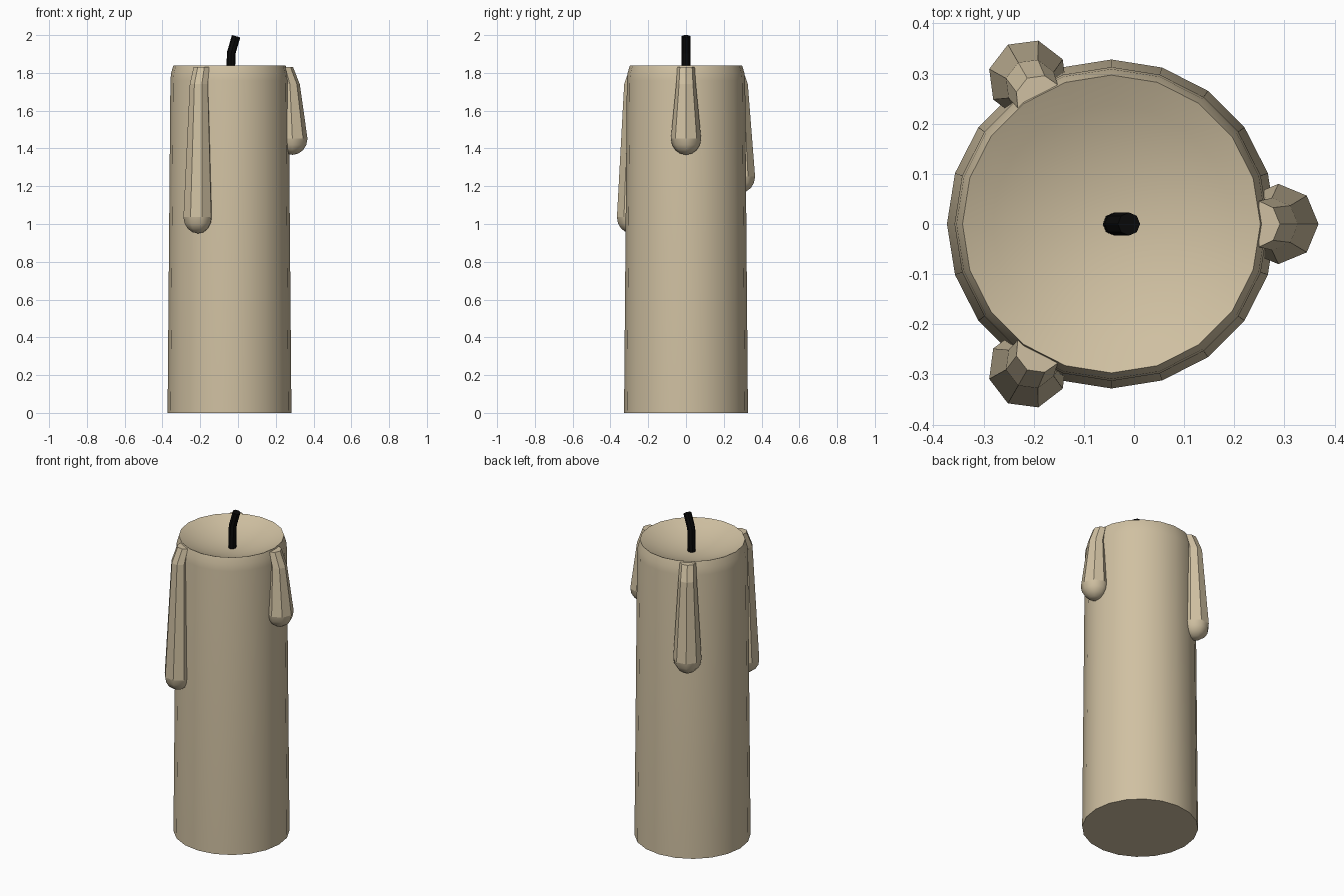
import bpy, bmesh
from math import sin, cos, pi, radians
from mathutils import Vector, Matrix

cube = bpy.data.objects.get("Cube")
if cube:
    bpy.data.objects.remove(cube, do_unlink=True)

AXIS_X = -0.045


def material(name, rgb):
    m = bpy.data.materials.new(name)
    m.use_nodes = True
    m.diffuse_color = (*rgb, 1)
    m.node_tree.nodes["Principled BSDF"].inputs["Base Color"].default_value = (*rgb, 1)
    return m


wax = material("cream wax", (0.63, 0.53, 0.36))
char = material("charred black", (0.003, 0.003, 0.003))


def finish(bm, name, mat):
    bmesh.ops.recalc_face_normals(bm, faces=bm.faces)
    me = bpy.data.meshes.new(name)
    bm.to_mesh(me)
    bm.free()
    me.materials.append(mat)
    ob = bpy.data.objects.new(name, me)
    bpy.context.collection.objects.link(ob)
    return ob


def smooth(ob, angle):
    bpy.ops.object.select_all(action='DESELECT')
    ob.select_set(True)
    bpy.context.view_layer.objects.active = ob
    bpy.ops.object.shade_smooth_by_angle(angle=radians(angle))


def bridge(bm, a, b):
    n = len(a)
    return [bm.faces.new((a[i], a[(i + 1) % n], b[(i + 1) % n], b[i])) for i in range(n)]


def fan(bm, ring, tip):
    n = len(ring)
    return [bm.faces.new((ring[i], ring[(i + 1) % n], tip)) for i in range(n)]


def circle(bm, centre, r, n, tilt=0.0):
    rot = Matrix.Rotation(tilt, 3, 'Y')
    return [bm.verts.new(Vector(centre) + rot @ Vector((r * cos(2 * pi * i / n), r * sin(2 * pi * i / n), 0)))
            for i in range(n)]


# Candle body: tapered wall, softened rim and a shallow bowl
bm = bmesh.new()
profile = [(0.328, 0), (0.313, 1.76), (0.309, 1.80), (0.297, 1.84)]
profile += [(0.297 * t, 1.765 + 0.075 * t * t) for t in (0.8, 0.6, 0.4, 0.2)]
rings = [circle(bm, (AXIS_X, 0, z), r, 20) for r, z in profile]
for a, b in zip(rings, rings[1:]):
    bridge(bm, a, b)
bm.faces.new(rings[0])
fan(bm, rings[-1], bm.verts.new((AXIS_X, 0, 1.765)))
smooth(finish(bm, "candle_body", wax), 30)

# Wick: bent rod with a tilted tip
bm = bmesh.new()
path = [(-0.040, 1.74, 0.0), (-0.036, 1.905, 0.14), (-0.010, 1.994, 0.28)]
rings = [circle(bm, (x, 0, z), 0.023, 8, tilt) for x, z, tilt in path]
for a, b in zip(rings, rings[1:]):
    bridge(bm, a, b)
bm.faces.new(rings[0])
bm.faces.new(rings[-1])
finish(bm, "wick", char)


# Wax drips: faceted run ending in a smooth rounded bead
def drip(name, angle, bead_z):
    bm = bmesh.new()
    r = 0.08
    runs = [(0.29, 1.832, 0.046), (0.32, 1.74, 0.052), (0.333, bead_z, r)]
    rings = [circle(bm, (d, 0, z), rad, 8) for d, z, rad in runs]
    for ring in rings[:2]:
        for v in ring:
            v.co.x = max(v.co.x, 0.294)
    for a, b in zip(rings, rings[1:]):
        bridge(bm, a, b)
    bm.faces.new(rings[0])
    last = rings[-1]
    bead = []
    for k in (1, 2, 3):
        t = k * pi / 8
        ring = circle(bm, (0.333, 0, bead_z - 0.086 * sin(t)), r * cos(t), 8)
        bead += bridge(bm, last, ring)
        last = ring
    bead += fan(bm, last, bm.verts.new((0.333, 0, bead_z - 0.086)))
    for f in bead:
        f.smooth = True
    bm.transform(Matrix.Translation((AXIS_X, 0, 0)) @ Matrix.Rotation(radians(angle), 4, 'Z'))
    finish(bm, name, wax)


drip("left_drip", 0, 1.452)
drip("back_drip", 120, 1.251)
drip("front_drip", -120, 1.036)
